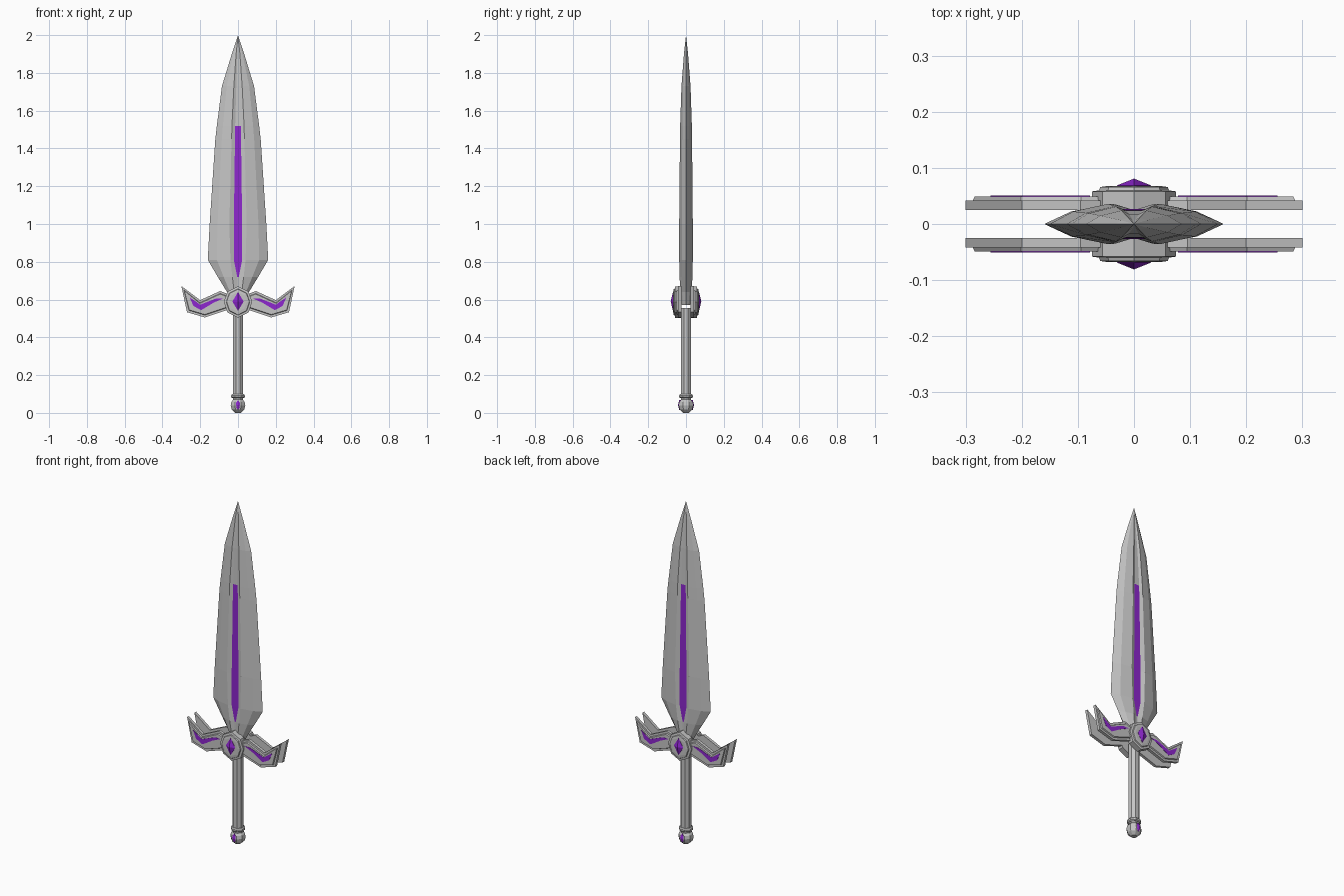
import bpy, bmesh, math
from mathutils import Vector

if "Cube" in bpy.data.objects:
    bpy.data.objects.remove(bpy.data.objects["Cube"])


def material(name, rgb):
    m = bpy.data.materials.new(name)
    m.diffuse_color = (*rgb, 1)
    m.use_nodes = True
    m.node_tree.nodes["Principled BSDF"].inputs["Base Color"].default_value = m.diffuse_color
    return m


STEEL = material("steel grey", (0.56, 0.56, 0.56))
PURPLE = material("gem purple", (0.27, 0.02, 0.62))


def loft(name, rings, mats, tip=None, rule=None):
    """Join rings of equal length into a closed solid, optionally ending in a point."""
    bm = bmesh.new()
    rows = [[bm.verts.new(p) for p in r] for r in rings]
    n = len(rows[0])
    for a, b in zip(rows, rows[1:]):
        for i in range(n):
            bm.faces.new((a[i], a[(i + 1) % n], b[(i + 1) % n], b[i]))
    bm.faces.new(rows[0][::-1])
    if tip:
        t = bm.verts.new(tip)
        for i in range(n):
            bm.faces.new((rows[-1][i], rows[-1][(i + 1) % n], t))
    else:
        bm.faces.new(rows[-1])
    bmesh.ops.recalc_face_normals(bm, faces=bm.faces)
    if rule:
        for f in bm.faces:
            f.material_index = rule(f)
    me = bpy.data.meshes.new(name)
    bm.to_mesh(me)
    bm.free()
    for m in mats:
        me.materials.append(m)
    ob = bpy.data.objects.new(name, me)
    bpy.context.collection.objects.link(ob)
    return ob


def inset(pts, d):
    """Move a clockwise or anticlockwise outline inwards by d."""
    v = [Vector(p) for p in pts]
    n = len(v)
    turn = 1 if sum(v[i].cross(v[(i + 1) % n]) for i in range(n)) > 0 else -1
    out = []
    for i in range(n):
        e1, e2 = (v[i] - v[i - 1]).normalized(), (v[(i + 1) % n] - v[i]).normalized()
        n1, n2 = Vector((-e1.y, e1.x)) * turn, Vector((-e2.y, e2.x)) * turn
        out.append(v[i] + (n1 + n2) * d / max(0.35, 1 + n1.dot(n2)))
    return out


def plate(name, pts, steps, side, mat, flip=1, tip=None):
    """Outline in x/z, stacked along y; steps are (inset, y)."""
    rings = [[(p[0] * flip, y * side, p[1]) for p in (inset(pts, d) if d else pts)]
             for d, y in steps]
    return loft(name, rings, [mat], tip)


# Blade: z, half width, ridge x, groove x, ridge depth, groove depth
sections = [
    (0.57, 0.030, 0.014, 0.003, 0.022, 0.020),
    (0.64, 0.058, 0.020, 0.003, 0.030, 0.024),
    (0.72, 0.107, 0.030, 0.004, 0.034, 0.026),
    (0.81, 0.160, 0.040, 0.022, 0.036, 0.027),
    (1.00, 0.150, 0.046, 0.022, 0.036, 0.027),
    (1.45, 0.120, 0.034, 0.016, 0.032, 0.025),
    (1.52, 0.112, 0.032, 0.015, 0.031, 0.024),
    (1.73, 0.085, 0.022, 0.009, 0.024, 0.018),
    (1.90, 0.033, 0.010, 0.003, 0.011, 0.008),
]
rings = []
for z, w, r, g, t, tg in sections:
    m = r + (w - r) * 0.6
    right = [(w, 0), (m, t * 0.62), (r, t), (g, tg)]
    half = right + [(-x, y) for x, y in right[:0:-1]]
    rings.append([(x, y, z) for x, y in half] + [(-x, -y, z) for x, y in half])


def groove_colour(f):
    c = f.calc_center_median()
    floor = abs(c.x) < 1e-4 and abs(f.normal.y) > 0.9
    return int(floor and 0.72 < c.z < 1.52)


loft("blade", rings, [STEEL, PURPLE], (0, 0, 2.0), groove_colour)

# Guard wings, medallions and gems on both faces
wing = [(0.04, 0.625), (0.095, 0.645), (0.20, 0.597), (0.30, 0.672),
        (0.27, 0.533), (0.175, 0.505), (0.04, 0.55)]
stripe = [(0.078, 0.606), (0.115, 0.606), (0.20, 0.573), (0.256, 0.612),
          (0.236, 0.566), (0.195, 0.544), (0.13, 0.583)]
medallion = [(0, 0.67), (0.056, 0.642), (0.075, 0.588), (0.056, 0.532),
             (0, 0.503), (-0.056, 0.532), (-0.075, 0.588), (-0.056, 0.642)]
gem = [(0, 0.64), (0.03, 0.59), (0, 0.54), (-0.03, 0.59)]
for side, face in ((-1, "front"), (1, "back")):
    for flip, hand in ((1, "right"), (-1, "left")):
        plate(f"{face}_{hand}_wing", wing,
              [(0, 0.025), (0, 0.042), (0.012, 0.042), (0.015, 0.049)], side, STEEL, flip)
        plate(f"{face}_{hand}_wing_stripe", stripe, [(0, 0.046), (0, 0.0505)],
              side, PURPLE, flip)
    plate(f"{face}_medallion", medallion,
          [(0, 0.025), (0, 0.058), (0.012, 0.060), (0.014, 0.066), (0.028, 0.068)],
          side, STEEL)
    plate(f"{face}_guard_gem", gem, [(0, 0.064), (0, 0.069)], side, PURPLE,
          tip=(0, 0.081 * side, 0.59))
    # Pommel gem
    plate(f"{face}_pommel_gem", [(0, 0.068), (0.019, 0.042), (0, 0.016), (-0.019, 0.042)],
          [(0, 0.025), (0, 0.036)], side, PURPLE, tip=(0, 0.042 * side, 0.042))


def turned(name, profile, sides=8):
    """Solid of revolution from (radius, z) points, with flats facing the axes."""
    return loft(name, [[(r * math.cos((i + 0.5) * math.tau / sides),
                         r * math.sin((i + 0.5) * math.tau / sides), z)
                        for i in range(sides)] for r, z in profile], [STEEL])


# Handle
turned("grip", [(0.030, 0.07), (0.030, 0.555)])
turned("grip_collar", [(0.033, 0.078), (0.039, 0.083), (0.039, 0.093), (0.033, 0.099)])
turned("pommel", [(0.016, 0.0), (0.036, 0.018), (0.042, 0.040), (0.038, 0.058), (0.024, 0.074)])
